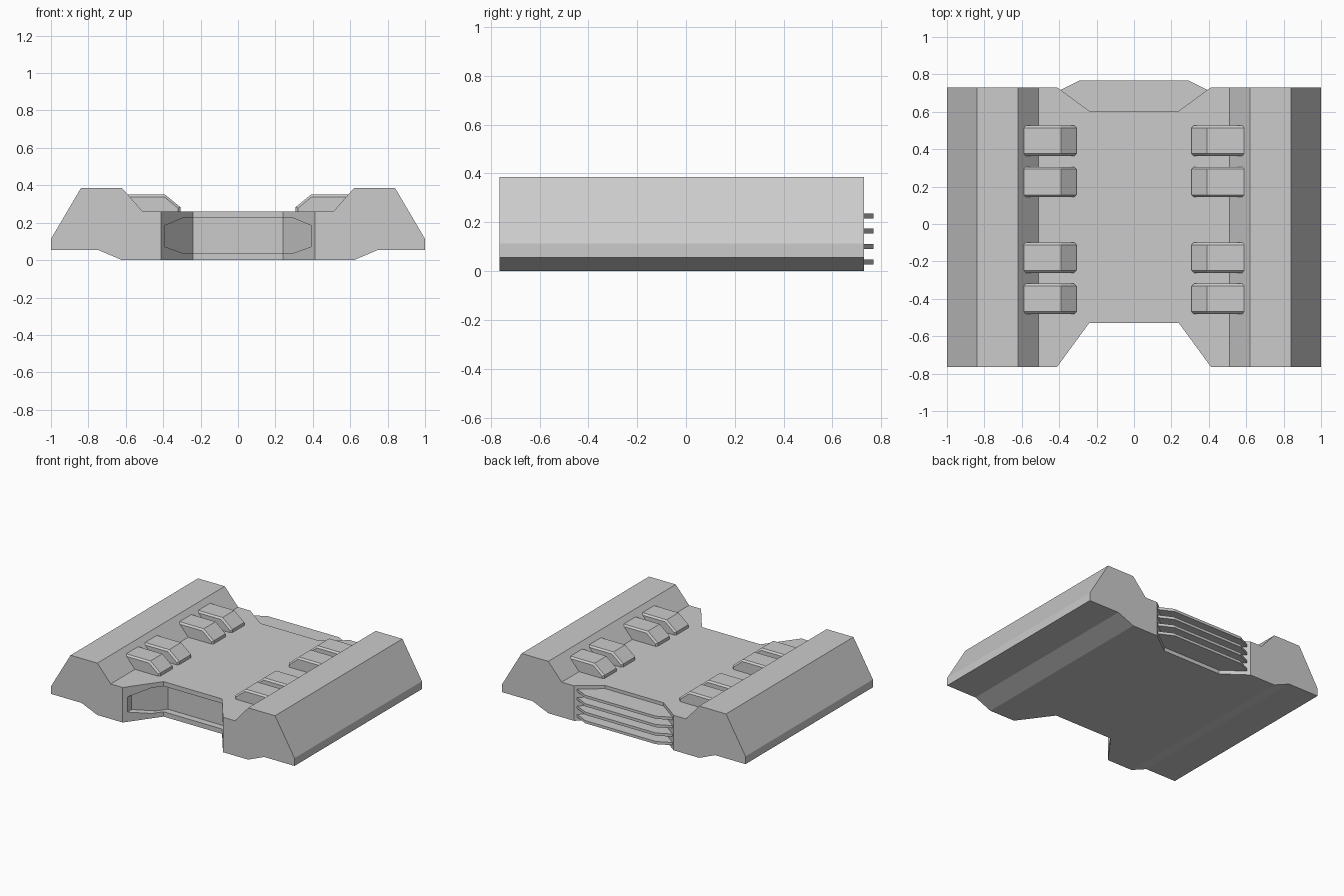
import bpy, bmesh
from mathutils import Vector

if "Cube" in bpy.data.objects:
    bpy.data.objects.remove(bpy.data.objects["Cube"])


def prism(name, pts, axis, lo, hi):
    """Extrude a closed 2D outline along y (points are x,z) or z (points are x,y)."""
    bm = bmesh.new()
    place = (lambda a, b: (a, lo, b)) if axis == 'y' else (lambda a, b: (a, b, lo))
    face = bm.faces.new([bm.verts.new(place(a, b)) for a, b in pts])
    ext = bmesh.ops.extrude_face_region(bm, geom=[face])
    move = Vector((0, hi - lo, 0)) if axis == 'y' else Vector((0, 0, hi - lo))
    bmesh.ops.translate(bm, vec=move, verts=[v for v in ext['geom'] if isinstance(v, bmesh.types.BMVert)])
    bmesh.ops.recalc_face_normals(bm, faces=bm.faces)
    mesh = bpy.data.meshes.new(name)
    bm.to_mesh(mesh)
    bm.free()
    ob = bpy.data.objects.new(name, mesh)
    bpy.context.collection.objects.link(ob)
    return ob


def mirrored(half):
    """Close a right-hand outline with its reflection across x = 0."""
    return half + [(-x, v) for x, v in reversed(half)]


def apply(ob, mod):
    bpy.context.view_layer.objects.active = ob
    bpy.ops.object.modifier_apply(modifier=mod.name)


def boolean(ob, cutter, op):
    mod = ob.modifiers.new('cut', 'BOOLEAN')
    mod.operation, mod.solver, mod.object = op, 'EXACT', cutter
    apply(ob, mod)
    bpy.data.objects.remove(cutter)


# Main hull: cross-section with raised, sloped side rails
body = prism('hull', mirrored([(0.62, 0), (0.75, 0.055), (1, 0.055), (1, 0.113), (0.84, 0.385),
                               (0.62, 0.385), (0.51, 0.26)]), 'y', -0.765, 0.73)

# Tapered notches at the front and rear
run = 0.17 / 0.235
front = [(0.413 + 0.1 * run, -0.865), (0.24, -0.53)]
boolean(body, prism('front_notch', mirrored(front), 'z', -0.1, 0.5), 'DIFFERENCE')
rear = [(0.24, 0.605), (0.41 + 0.136, 0.83)]
rear[1] = (0.24 + 0.17 * 0.225 / 0.125, 0.83)
# the hull rails are taller than the deck, so stop the rear cut at the rail slope
boolean(body, prism('rear_notch', mirrored(rear), 'z', -0.1, 0.5), 'DIFFERENCE')

# Octagonal recess following the front notch walls
recess = prism('recess', mirrored([(0.29, 0.036), (0.392, 0.072), (0.392, 0.185), (0.29, 0.226)]),
               'y', -0.95, -0.3)
depth = 0.05
boolean(recess, prism('recess_plan', mirrored([(x, y + depth) for x, y in
        [(front[0][0] + 0.1 * run, -1.0), front[0], front[1]]]), 'z', -0.1, 0.5), 'INTERSECT')
boolean(body, recess, 'DIFFERENCE')

# Four stacked rear fins
for i, z in enumerate((0.038, 0.101, 0.164, 0.226)):
    prism(f'rear_fin_{i + 1}', mirrored([(0.22, 0.58), (0.392, 0.71), (0.392, 0.717), (0.29, 0.768)]),
          'z', z - 0.01, z + 0.01)

# Bevelled clamps along the inner slope of each rail
for i, y in enumerate((0.445, 0.225, -0.18, -0.40)):
    for side, s in (('right', 1), ('left', -1)):
        pts = [(0.308, 0.2), (0.308, 0.283), (0.39, 0.35), (0.63, 0.35), (0.63, 0.2)]
        clamp = prism(f'clamp_{side}_{i + 1}', [(s * x, z) for x, z in pts], 'y', y - 0.081, y + 0.081)
        mod = clamp.modifiers.new('bevel', 'BEVEL')
        mod.width, mod.segments, mod.limit_method, mod.angle_limit = 0.012, 1, 'ANGLE', 1.1
        apply(clamp, mod)
